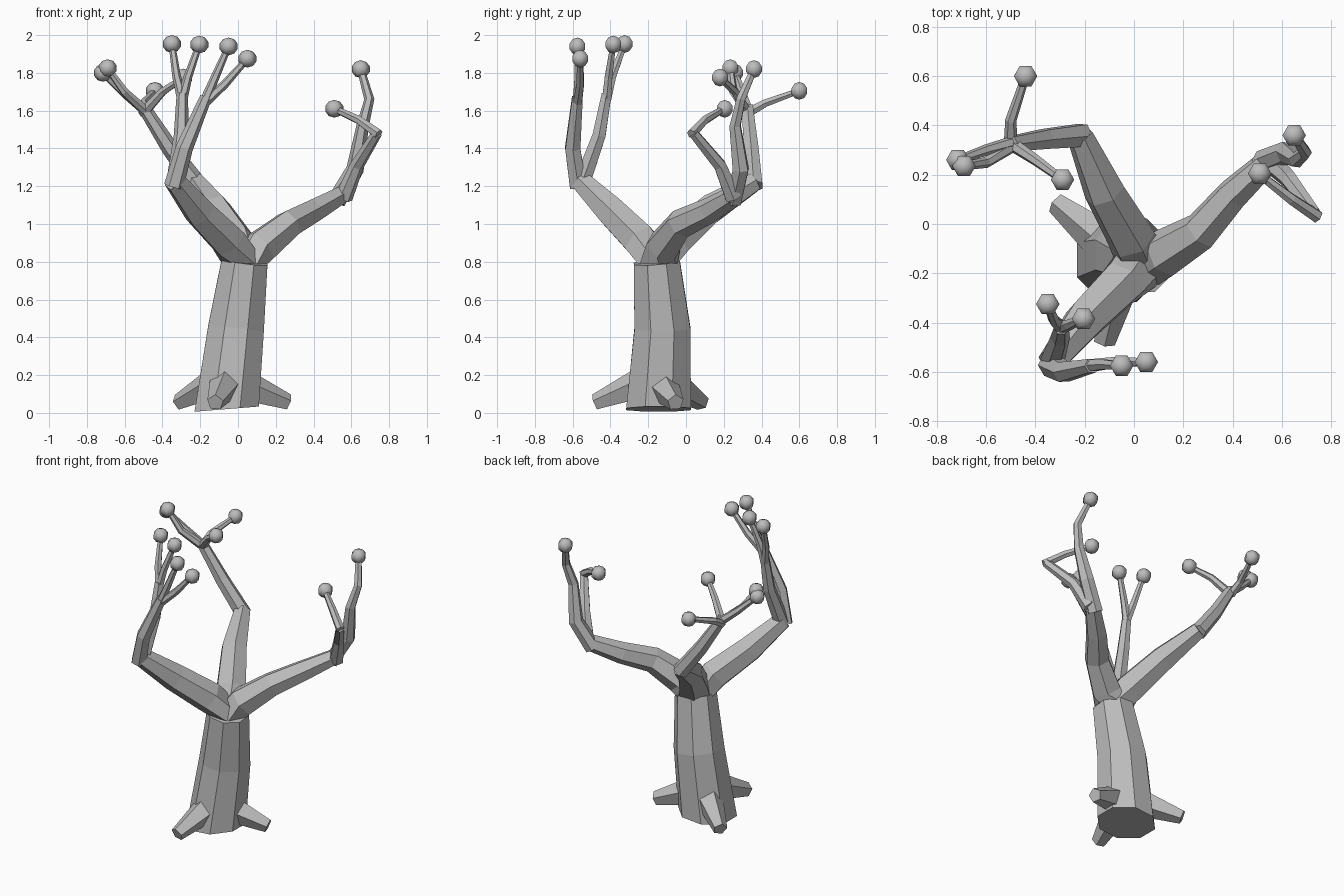
import bpy, bmesh, math
from mathutils import Vector, Matrix

bark = bpy.data.materials.new("bark_grey")
bark.diffuse_color = (0.5, 0.5, 0.5, 1)


def finish(name, bm):
    bmesh.ops.recalc_face_normals(bm, faces=bm.faces[:])
    me = bpy.data.meshes.new(name)
    bm.to_mesh(me)
    bm.free()
    me.materials.append(bark)
    ob = bpy.data.objects.new(name, me)
    bpy.context.collection.objects.link(ob)
    return ob


def tube(name, points, radii, sides=6, start=None, phase=0.0):
    """Flat-shaded tapered tube following a path of points."""
    pts = [Vector(p) for p in points]
    bm = bmesh.new()
    rings = []
    side = None
    for i, p in enumerate(pts):
        a, b = pts[max(i - 1, 0)], pts[min(i + 1, len(pts) - 1)]
        t = (b - a).normalized()
        if i == 0 and start:
            t = Vector(start)
        if side is None:
            side = Vector((1, 0, 0)) if abs(t.x) < 0.8 else Vector((0, 1, 0))
        side = (side - t * side.dot(t)).normalized()
        up = t.cross(side)
        ring = []
        for k in range(sides):
            ang = phase + math.tau * k / sides
            ring.append(bm.verts.new(
                p + (side * math.cos(ang) + up * math.sin(ang)) * radii[i]))
        rings.append(ring)
    for r0, r1 in zip(rings, rings[1:]):
        for k in range(sides):
            n = (k + 1) % sides
            bm.faces.new((r0[k], r0[n], r1[n], r1[k]))
    bm.faces.new(rings[0][::-1])
    bm.faces.new(rings[-1])
    return finish(name, bm)


def bud(name, pos):
    """Smooth six-sided ball at the end of a twig."""
    bm = bmesh.new()
    bmesh.ops.create_uvsphere(bm, u_segments=6, v_segments=5, radius=0.05,
                              matrix=Matrix.Translation(pos)
                              @ Matrix.Diagonal((1, 1, 0.94, 1))
                              @ Matrix.Rotation(math.pi / 2, 4, 'Z'))
    for f in bm.faces:
        f.smooth = True
    finish(name, bm)


UP = (0, 0, 1)

# Trunk
tube("trunk", [(-0.06, -0.145, 0.02), (-0.01, -0.125, 0.45), (0.035, -0.155, 0.8)],
     [0.185, 0.16, 0.132], sides=8, start=(-0.08, 0, 1), phase=math.pi / 8)

# Roots
roots = [
    ((-0.02, -0.14, 0.16), (0.265, -0.055, 0.055)),
    ((-0.07, -0.11, 0.18), (-0.315, 0.085, 0.055)),
    ((-0.05, -0.17, 0.18), (-0.12, -0.48, 0.055)),
]
for i, (a, b) in enumerate(roots):
    tube(f"root_{i + 1}", [a, b], [0.1, 0.045], sides=5, phase=0.3)

# Main limbs
tube("limb_right", [(0.045, -0.145, 0.79), (0.12, -0.12, 0.88), (0.27, -0.03, 1.0),
                    (0.4, 0.12, 1.07), (0.54, 0.25, 1.15)],
     [0.115, 0.098, 0.08, 0.068, 0.052], start=UP)
tube("limb_back", [(0.035, -0.145, 0.79), (-0.01, -0.06, 0.91), (-0.12, 0.13, 1.08),
                   (-0.22, 0.36, 1.22)],
     [0.115, 0.1, 0.085, 0.055], start=UP)
tube("limb_front", [(0.03, -0.155, 0.79), (-0.05, -0.24, 0.91), (-0.2, -0.39, 1.06),
                    (-0.335, -0.56, 1.23)],
     [0.115, 0.1, 0.088, 0.06], start=UP)

# Secondary branches
tube("branch_right_tall", [(0.52, 0.25, 1.12), (0.62, 0.29, 1.29), (0.66, 0.26, 1.52),
                           (0.695, 0.29, 1.66), (0.65, 0.36, 1.82)],
     [0.05, 0.047, 0.033, 0.027, 0.02])
tube("branch_right_bent", [(0.56, 0.25, 1.14), (0.63, 0.18, 1.31), (0.735, 0.04, 1.48)],
     [0.048, 0.037, 0.028])
tube("twig_right_bent", [(0.745, 0.03, 1.475), (0.64, 0.1, 1.55), (0.51, 0.2, 1.61)],
     [0.028, 0.024, 0.018])
tube("branch_back", [(-0.21, 0.36, 1.2), (-0.36, 0.345, 1.4), (-0.5, 0.325, 1.62)],
     [0.052, 0.045, 0.034])
tube("branch_front_outer", [(-0.34, -0.57, 1.2), (-0.285, -0.6, 1.4), (-0.17, -0.575, 1.67)],
     [0.052, 0.046, 0.032])
tube("branch_front_inner", [(-0.33, -0.55, 1.22), (-0.3, -0.46, 1.47), (-0.295, -0.42, 1.69)],
     [0.05, 0.04, 0.03])

# Twigs forking off the secondary branches
twigs = [
    ((-0.49, 0.33, 1.6), (-0.6, 0.3, 1.69), (-0.715, 0.26, 1.80)),
    ((-0.49, 0.32, 1.6), (-0.6, 0.25, 1.7), (-0.69, 0.235, 1.825)),
    ((-0.5, 0.33, 1.59), (-0.5, 0.42, 1.64), (-0.44, 0.6, 1.705)),
    ((-0.49, 0.32, 1.6), (-0.4, 0.26, 1.7), (-0.29, 0.18, 1.775)),
    ((-0.18, -0.575, 1.64), (-0.12, -0.57, 1.78), (-0.05, -0.575, 1.94)),
    ((-0.18, -0.575, 1.64), (-0.07, -0.56, 1.74), (0.05, -0.56, 1.875)),
    ((-0.295, -0.42, 1.66), (-0.325, -0.39, 1.78), (-0.35, -0.325, 1.953)),
    ((-0.295, -0.42, 1.66), (-0.265, -0.41, 1.78), (-0.205, -0.385, 1.95)),
]
for i, path in enumerate(twigs):
    tube(f"twig_{i + 1}", path, [0.028, 0.023, 0.017])

# Buds at every tip
tips = [t[-1] for t in twigs] + [(0.65, 0.36, 1.82), (0.51, 0.205, 1.61)]
for i, p in enumerate(tips):
    bud(f"bud_{i + 1}", Vector(p))
